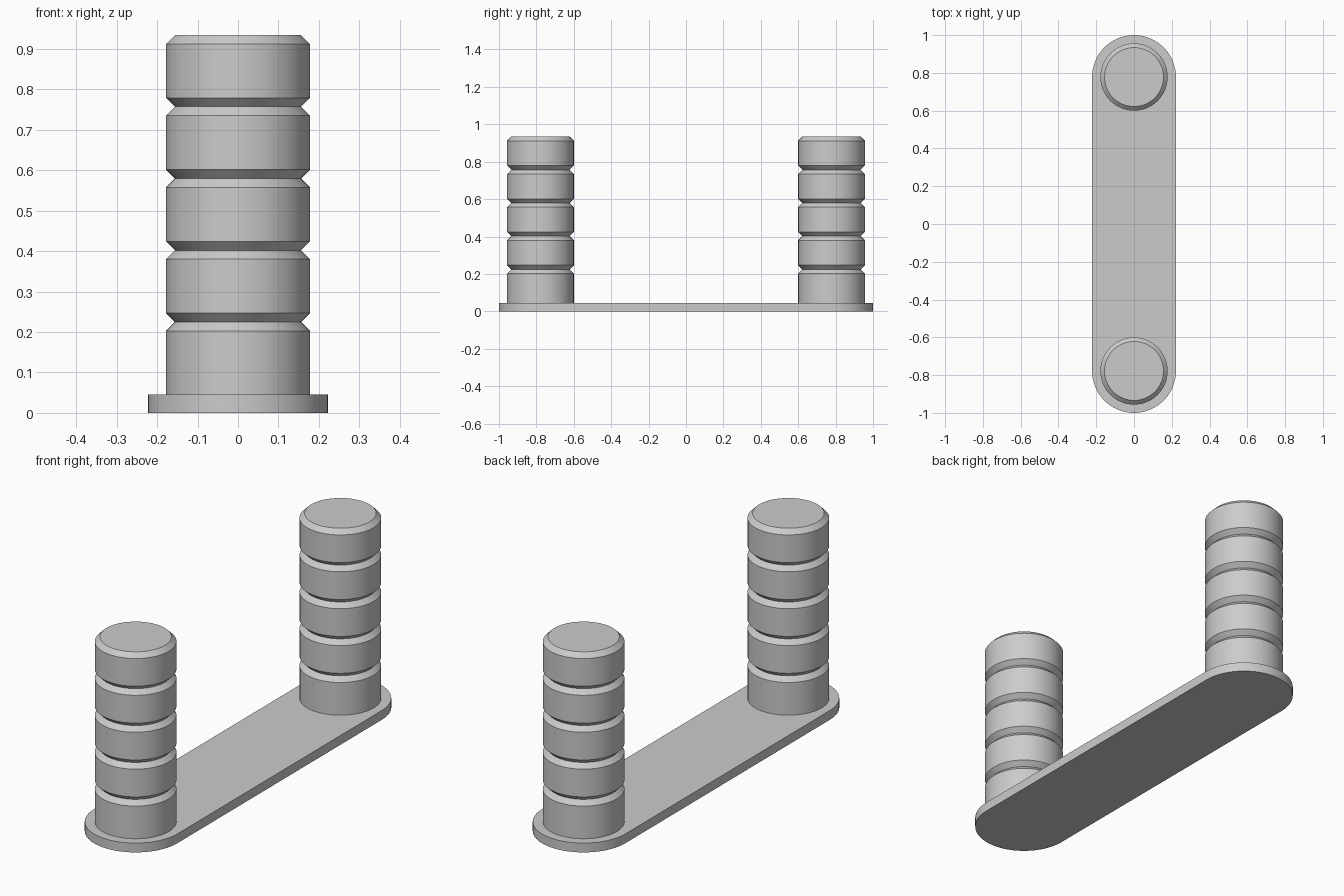
import bpy, bmesh, math

if "Cube" in bpy.data.objects:
    bpy.data.objects.remove(bpy.data.objects["Cube"])

grey = bpy.data.materials.new("plain grey")
grey.diffuse_color = (0.6, 0.6, 0.6, 1)
grey.use_nodes = True
grey.node_tree.nodes["Principled BSDF"].inputs["Base Color"].default_value = grey.diffuse_color

SEG = 64
PLATE_R, PLATE_H = 0.222, 0.045
POST_R, POST_H, BEVEL = 0.178, 0.934, 0.022
POST_Y = 1 - PLATE_R
PITCH = 0.1775


def finish(name, bm):
    bmesh.ops.recalc_face_normals(bm, faces=bm.faces)
    mesh = bpy.data.meshes.new(name)
    bm.to_mesh(mesh)
    bm.free()
    mesh.materials.append(grey)
    obj = bpy.data.objects.new(name, mesh)
    bpy.context.collection.objects.link(obj)
    bpy.ops.object.select_all(action='DESELECT')
    obj.select_set(True)
    bpy.context.view_layer.objects.active = obj
    bpy.ops.object.shade_smooth_by_angle(angle=math.radians(30))
    return obj


# Base plate: rounded slot outline, extruded upward
bm = bmesh.new()
outline = []
for start, y in ((0, POST_Y), (math.pi, -POST_Y)):
    for i in range(SEG // 2 + 1):
        a = start + 2 * math.pi * i / SEG
        outline.append(bm.verts.new((PLATE_R * math.cos(a), y + PLATE_R * math.sin(a), 0)))
face = bm.faces.new(outline)
ext = bmesh.ops.extrude_face_region(bm, geom=[face], use_keep_orig=True)
bmesh.ops.translate(bm, vec=(0, 0, PLATE_H),
                    verts=[v for v in ext["geom"] if isinstance(v, bmesh.types.BMVert)])
finish("base_plate", bm)

# Post profile: straight drum sections split by V grooves, chamfered top
profile = [(POST_R, PLATE_H)]
for k in range(4):
    z = 0.2245 + k * PITCH
    profile += [(POST_R, z - BEVEL), (POST_R - BEVEL, z), (POST_R, z + BEVEL)]
profile += [(POST_R, POST_H - BEVEL), (POST_R - BEVEL, POST_H)]

# Two posts, revolved from the profile
for name, y in (("front_post", -POST_Y), ("back_post", POST_Y)):
    bm = bmesh.new()
    rings = [[bm.verts.new((r * math.cos(2 * math.pi * i / SEG),
                            y + r * math.sin(2 * math.pi * i / SEG), z))
              for i in range(SEG)] for r, z in profile]
    for low, high in zip(rings, rings[1:]):
        for i in range(SEG):
            j = (i + 1) % SEG
            bm.faces.new((low[i], low[j], high[j], high[i]))
    bm.faces.new(rings[-1])
    bm.faces.new(rings[0][::-1])
    finish(name, bm)
